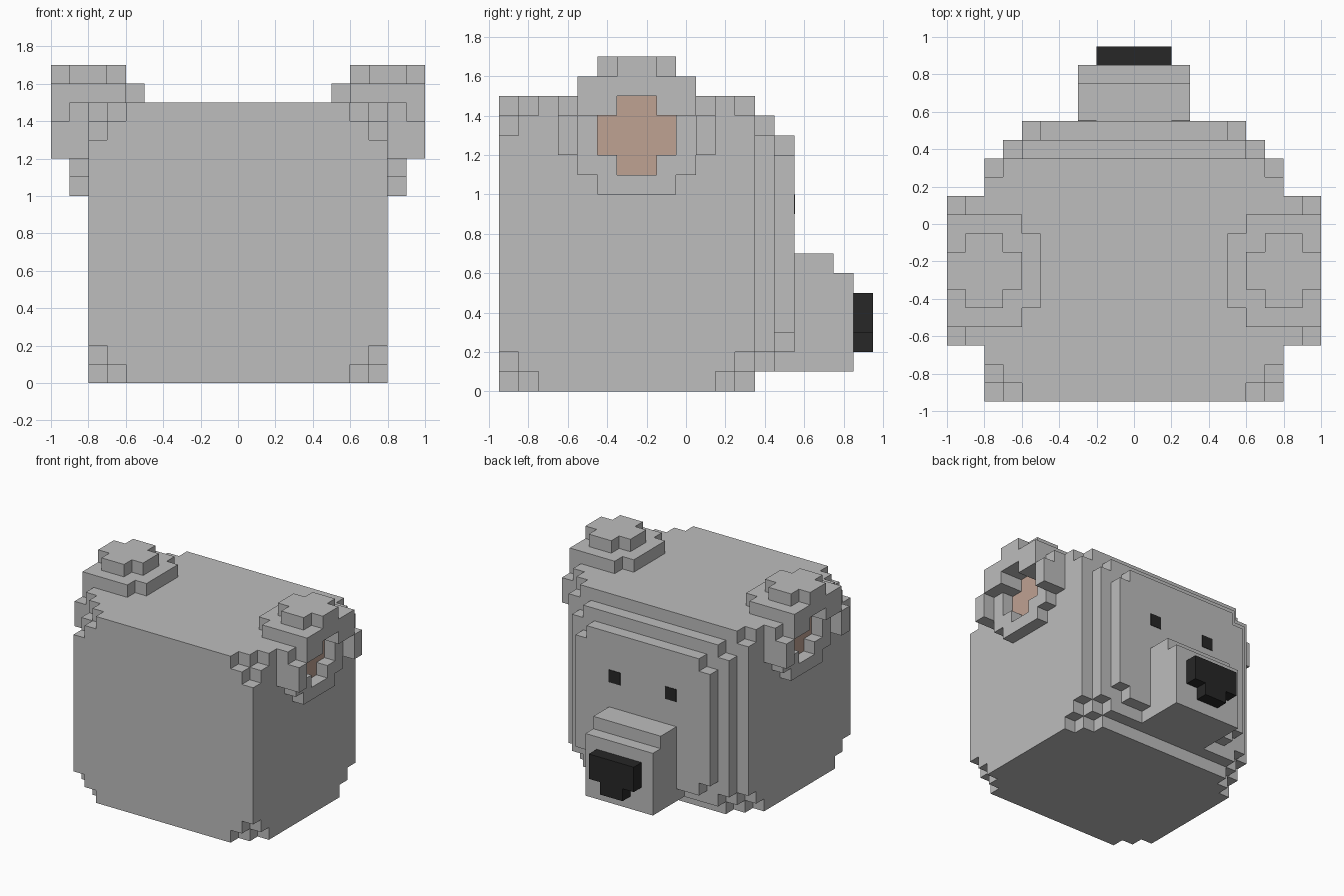
import bpy
import bmesh
from mathutils import Vector

CELL = 0.1
SHIFT = Vector((0, -CELL / 2, 0))

if "Cube" in bpy.data.objects:
    bpy.data.objects.remove(bpy.data.objects["Cube"])


def material(name, rgb):
    mat = bpy.data.materials.new(name)
    mat.use_nodes = True
    color = (*rgb, 1)
    mat.diffuse_color = color
    mat.node_tree.nodes["Principled BSDF"].inputs["Base Color"].default_value = color
    return mat


grey = material("grey_fur", (0.51, 0.51, 0.51))
pink = material("pink_skin", (0.52, 0.36, 0.29))
black = material("black", (0.02, 0.02, 0.02))


def block(x, y, z):
    """Set of grid cells inside the three ranges."""
    return {(i, j, k) for i in range(*x) for j in range(*y) for k in range(*z)}


def mirrored(cells):
    return {(-i - 1, j, k) for i, j, k in cells}


def finish(name, bm, mat):
    bmesh.ops.recalc_face_normals(bm, faces=bm.faces)
    mesh = bpy.data.meshes.new(name)
    bm.to_mesh(mesh)
    bm.free()
    mesh.materials.append(mat)
    obj = bpy.data.objects.new(name, mesh)
    bpy.context.collection.objects.link(obj)
    return obj


def solid(name, cells, mat, merge=True):
    """Skin the outside of a set of cells with flat faces."""
    bm = bmesh.new()
    verts = {}

    def vert(p):
        if p not in verts:
            verts[p] = bm.verts.new(Vector(p) * CELL + SHIFT)
        return verts[p]

    for cell in sorted(cells):
        for axis in range(3):
            for side in (0, 1):
                near = list(cell)
                near[axis] += 2 * side - 1
                if tuple(near) in cells:
                    continue
                ring = []
                for a, b in ((0, 0), (1, 0), (1, 1), (0, 1)):
                    p = list(cell)
                    p[axis] += side
                    p[(axis + 1) % 3] += a
                    p[(axis + 2) % 3] += b
                    ring.append(vert(tuple(p)))
                bm.faces.new(ring if side else ring[::-1])
    if merge:
        bmesh.ops.dissolve_limit(bm, angle_limit=0.01, verts=bm.verts, edges=bm.edges)
    return finish(name, bm, mat)


def plate(name, low, high, mat):
    """Thin coloured box between two corners given in cells."""
    low, high = Vector(low), Vector(high)
    bm = bmesh.new()
    bmesh.ops.create_cube(bm, size=1)
    for v in bm.verts:
        mid = (low + high) / 2
        v.co = Vector(m + c * (h - l) for m, c, h, l in zip(mid, v.co, high, low)) * CELL + SHIFT
    return finish(name, bm, mat)


# Head block with stepped corners; the upper face corners lose one cell only
head = block((-8, 8), (-9, 4), (0, 15))
for x, dx in ((-8, 1), (7, -1)):
    for y, dy in ((-9, 1), (3, -1)):
        for z, dz in ((0, 1), (14, -1)):
            head.discard((x, y, z))
            if not (y > 0 and z > 0):
                head -= {(x + dx, y, z), (x, y + dy, z), (x, y, z + dz)}
solid("head", head, grey)


# Two face slabs, each missing its corner cells
def slab(name, half, y, low, high):
    cells = block((-half, half), (y, y + 1), (low, high))
    cells -= {(x, y, z) for x in (-half, half - 1) for z in (low, high - 1)}
    solid(name, cells, grey)


slab("face_base", 7, 4, 1, 14)
slab("face_plate", 6, 5, 2, 13)

# Muzzle with a stepped bridge, and a T-shaped nose
solid("muzzle", block((-3, 3), (5, 8), (1, 7)) | block((-3, 3), (8, 9), (1, 6)), grey)
solid("nose", block((-2, 2), (9, 10), (3, 5)) | block((-1, 1), (9, 10), (2, 3)), black)

# Ear: capped top, outer arch and an inner rim around a cross-shaped hollow
hollow = block((8, 10), (-4, 0), (12, 14)) | block((8, 10), (-3, -1), (11, 15))
ear = block((6, 10), (-5, 1), (15, 16)) | block((5, 6), (-4, 0), (15, 16))
ear |= block((6, 10), (-3, -1), (16, 17)) | block((7, 9), (-4, 0), (16, 17))
ear |= block((8, 9), (-6, 2), (12, 15)) | block((8, 9), (-5, 1), (11, 12))
ear |= block((8, 9), (-4, 0), (10, 11)) | block((9, 10), (-5, 1), (14, 15))
for y in (-6, 1):
    ear |= block((9, 10), (y, y + 1), (12, 14))
ear -= hollow

THIN = 0.04
for label, sign in (("left", 1), ("right", -1)):
    solid(label + "_ear", ear if sign > 0 else mirrored(ear), grey, merge=False)
    # Pink skin inside the hollow
    x0, x1 = sorted((8 * sign, (8 + THIN) * sign))
    plate(label + "_ear_skin_wide", (x0, -4, 12), (x1, 0, 14), pink)
    for part, z in (("low", 11), ("high", 14)):
        plate(label + "_ear_skin_" + part, (x0, -3, z), (x1, -1, z + 1), pink)
    # Eye
    x0, x1 = sorted((2 * sign, 3 * sign))
    plate(label + "_eye", (x0, 6, 9), (x1, 6 + THIN, 10), black)
